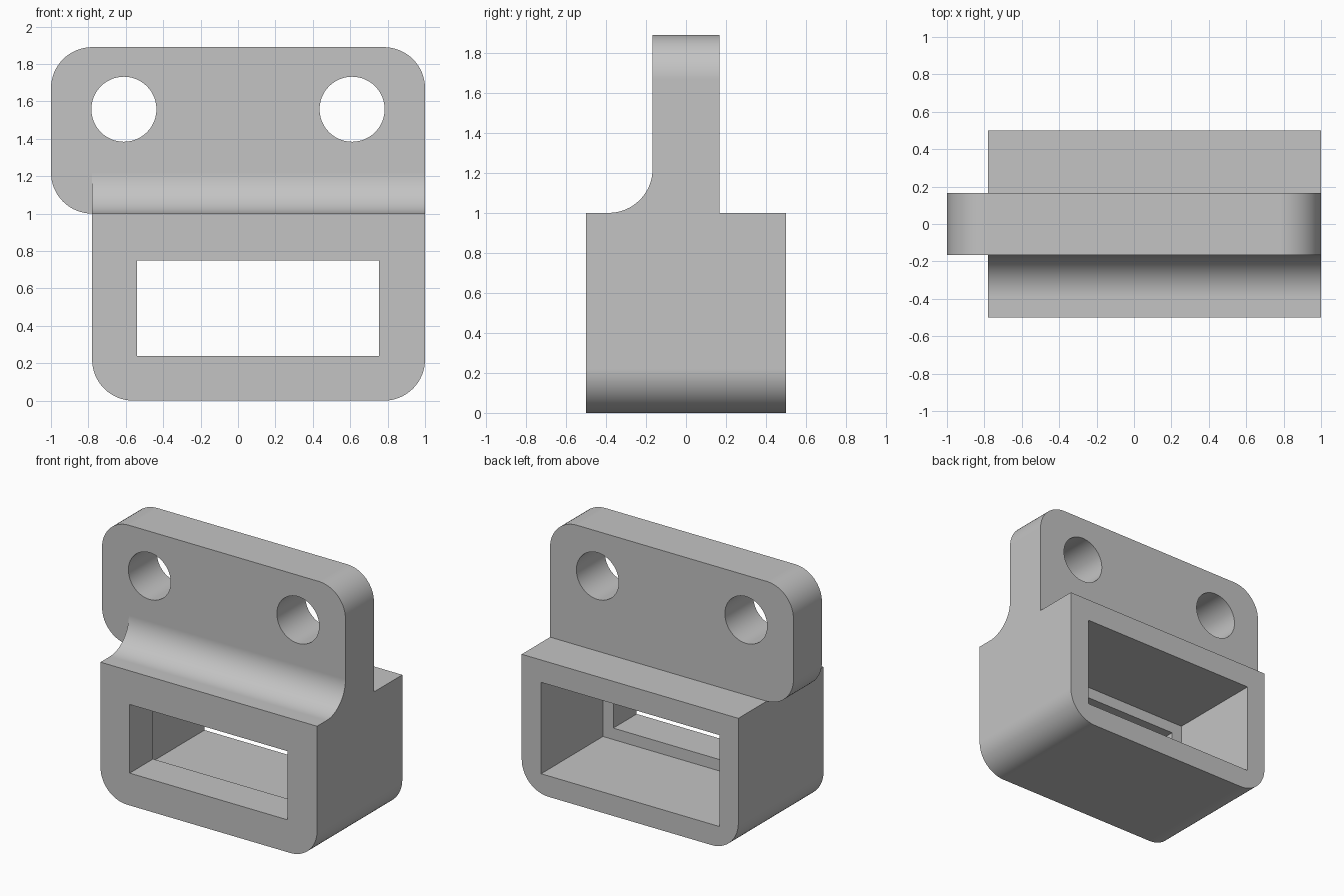
import bpy
import bmesh
from math import sin, cos, pi
from mathutils import Vector

cube = bpy.data.objects.get("Cube")
if cube:
    bpy.data.objects.remove(cube, do_unlink=True)

grey = bpy.data.materials.new("plain_grey")
grey.use_nodes = True
colour = (0.55, 0.55, 0.55, 1)
grey.diffuse_color = colour
grey.node_tree.nodes["Principled BSDF"].inputs["Base Color"].default_value = colour

R = 0.22          # corner and cove radius
HALF = 0.167      # half thickness of the plate
LEFT, TOP = -0.78, 1.89


def arc(cx, cz, r, start, end, steps=16):
    return [(cx + r * cos(start + (end - start) * i / steps),
             cz + r * sin(start + (end - start) * i / steps)) for i in range(steps + 1)]


def outline(x0, x1, z0, z1, radii=(0, 0, 0, 0)):
    """Rectangle with a radius per corner, from lower left anticlockwise."""
    corners = [(x0, z0, 1, 1), (x1, z0, -1, 1), (x1, z1, -1, -1), (x0, z1, 1, -1)]
    pts = []
    for i, ((x, z, sx, sz), r) in enumerate(zip(corners, radii)):
        start = pi + i * pi / 2
        pts += arc(x + sx * r, z + sz * r, r, start, start + pi / 2) if r else [(x, z)]
    return pts


def prism(name, pts, start, end, axis="Y"):
    """Extrude a profile along Y (points are x, z) or X (points are y, z)."""
    bm = bmesh.new()
    place = (lambda p: (p[0], start, p[1])) if axis == "Y" else (lambda p: (start, p[0], p[1]))
    face = bm.faces.new([bm.verts.new(place(p)) for p in pts])
    new = bmesh.ops.extrude_face_region(bm, geom=[face])["geom"]
    move = Vector((0, end - start, 0)) if axis == "Y" else Vector((end - start, 0, 0))
    bmesh.ops.translate(bm, vec=move, verts=[g for g in new if isinstance(g, bmesh.types.BMVert)])
    bmesh.ops.recalc_face_normals(bm, faces=bm.faces)
    mesh = bpy.data.meshes.new(name)
    bm.to_mesh(mesh)
    bm.free()
    mesh.materials.append(grey)
    obj = bpy.data.objects.new(name, mesh)
    bpy.context.collection.objects.link(obj)
    return obj


def combine(target, tool, operation):
    mod = target.modifiers.new(tool.name, "BOOLEAN")
    mod.object, mod.operation, mod.solver = tool, operation, "EXACT"
    bpy.context.view_layer.objects.active = target
    bpy.ops.object.modifier_apply(modifier=mod.name)
    bpy.data.objects.remove(tool, do_unlink=True)


# Housing block with rounded lower corners
bracket = prism("mounting_bracket", outline(LEFT, 1, 0, 1, (R, R, 0, 0)), -0.5, 0.5)

# Upright plate, overhanging the housing on one side
plate = prism("upright_plate", outline(-1, 1, 1, TOP, (R, 0, R, R)), -HALF, HALF)

# Cove between plate and housing, overlapping both
cove_pts = arc(-HALF - R, 1 + R, R, -pi / 2, 0) + [(0, 1 + R), (0, 0.9), (-HALF - R, 0.9)]
cove = prism("cove", cove_pts, LEFT, 1, "X")

combine(bracket, plate, "UNION")
combine(bracket, cove, "UNION")

# Bolt holes
for x in (-0.61, 0.61):
    hole = prism("bolt_hole", arc(x, 1.558, 0.174, 0, 2 * pi, 48)[:-1], -0.3, 0.3)
    combine(bracket, hole, "DIFFERENCE")

# Front window, then the wider pocket behind its lip
window = prism("front_window", outline(-0.54, 0.755, 0.24, 0.75), -0.7, 0)
combine(bracket, window, "DIFFERENCE")
pocket = prism("rear_pocket", outline(-0.625, 0.84, 0.155, 0.834), -0.225, 0.7)
combine(bracket, pocket, "DIFFERENCE")

# Smooth curves, crisp edges
bpy.ops.object.select_all(action="DESELECT")
bracket.select_set(True)
bpy.context.view_layer.objects.active = bracket
bpy.ops.object.shade_smooth_by_angle()
weighted = bracket.modifiers.new("even_shading", "WEIGHTED_NORMAL")
weighted.keep_sharp = True
